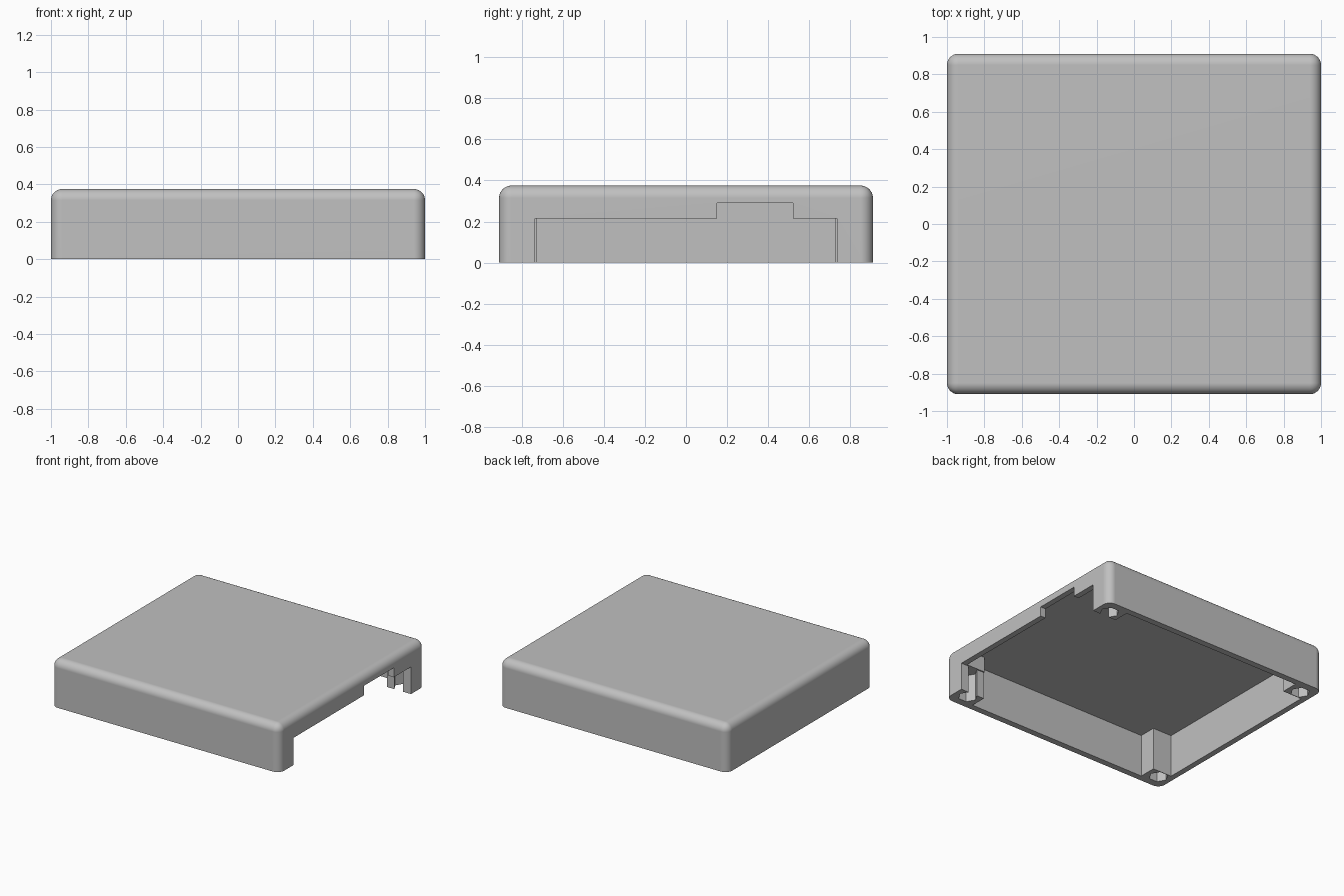
import bpy
import bmesh
import math

cube = bpy.data.objects.get("Cube")
if cube:
    bpy.data.objects.remove(cube, do_unlink=True)

HALF_X, HALF_Y, HEIGHT = 1.0, 0.91, 0.375
WALL_X, WALL_Y, CEILING = 0.955, 0.86, 0.335   # inner faces of the shell
POST_X, POST_Y = 0.79, 0.725                   # inner faces of the corner posts
ROUND = 0.06

grey = bpy.data.materials.new("light grey plastic")
grey.use_nodes = True
grey.diffuse_color = (0.53, 0.53, 0.53, 1)
grey.node_tree.nodes["Principled BSDF"].inputs["Base Color"].default_value = grey.diffuse_color


def prism(name, outline, offset):
    """Extrude a closed outline of 3D points along an offset."""
    bm = bmesh.new()
    face = bm.faces.new([bm.verts.new(p) for p in outline])
    grown = bmesh.ops.extrude_face_region(bm, geom=[face])["geom"]
    moved = [v for v in grown if isinstance(v, bmesh.types.BMVert)]
    bmesh.ops.translate(bm, vec=offset, verts=moved)
    bmesh.ops.recalc_face_normals(bm, faces=bm.faces)
    mesh = bpy.data.meshes.new(name)
    bm.to_mesh(mesh)
    bm.free()
    obj = bpy.data.objects.new(name, mesh)
    mesh.materials.append(grey)
    bpy.context.collection.objects.link(obj)
    return obj


def cut(target, cutter):
    """Subtract the cutter and remove it."""
    cutter.hide_render = True
    mod = target.modifiers.new("cut", 'BOOLEAN')
    mod.operation = 'DIFFERENCE'
    mod.solver = 'EXACT'
    mod.object = cutter
    bpy.context.view_layer.objects.active = target
    bpy.ops.object.modifier_apply(modifier=mod.name)
    bpy.data.objects.remove(cutter, do_unlink=True)


# Outer block with rounded top and upright edges
corners = [(-HALF_X, -HALF_Y, 0), (HALF_X, -HALF_Y, 0), (HALF_X, HALF_Y, 0), (-HALF_X, HALF_Y, 0)]
cover = prism("enclosure_cover", corners, (0, 0, HEIGHT))
bm = bmesh.new()
bm.from_mesh(cover.data)
edges = [e for e in bm.edges if max(v.co.z for v in e.verts) > 0.1]
bmesh.ops.bevel(bm, geom=edges, offset=ROUND, segments=8, profile=0.5, affect='EDGES')
bm.to_mesh(cover.data)
bm.free()

# Hollow inside, leaving a square post in every corner
plan = []
for sx, sy in ((1, 1), (-1, 1), (-1, -1), (1, -1)):
    steps = [(WALL_X, POST_Y), (POST_X, POST_Y), (POST_X, WALL_Y)]
    if sx * sy < 0:
        steps.reverse()
    plan += [(sx * x, sy * y, -0.1) for x, y in steps]
cut(cover, prism("cavity_cutter", plan, (0, 0, CEILING + 0.1)))

# Stepped opening in the right wall
opening = [(-0.735, -0.1), (0.735, -0.1), (0.735, 0.215), (0.52, 0.215),
           (0.52, 0.29), (0.15, 0.29), (0.15, 0.215), (-0.735, 0.215)]
cut(cover, prism("opening_cutter", [(0.77, y, z) for y, z in opening], (0.4, 0, 0)))

# Six-sided sockets in the posts
for sx in (-1, 1):
    for sy in (-1, 1):
        ring = [(sx * 0.893 + 0.07 * math.cos(math.tau * i / 6),
                 sy * 0.79 + 0.07 * math.sin(math.tau * i / 6), -0.1) for i in range(6)]
        cut(cover, prism("socket_cutter", ring, (0, 0, 0.315)))

# Smooth rounded edges, crisp cut edges
bpy.ops.object.select_all(action='DESELECT')
cover.select_set(True)
bpy.context.view_layer.objects.active = cover
bpy.ops.object.shade_smooth_by_angle(angle=math.radians(30))
weighted = cover.modifiers.new("even_shading", 'WEIGHTED_NORMAL')
weighted.keep_sharp = True
